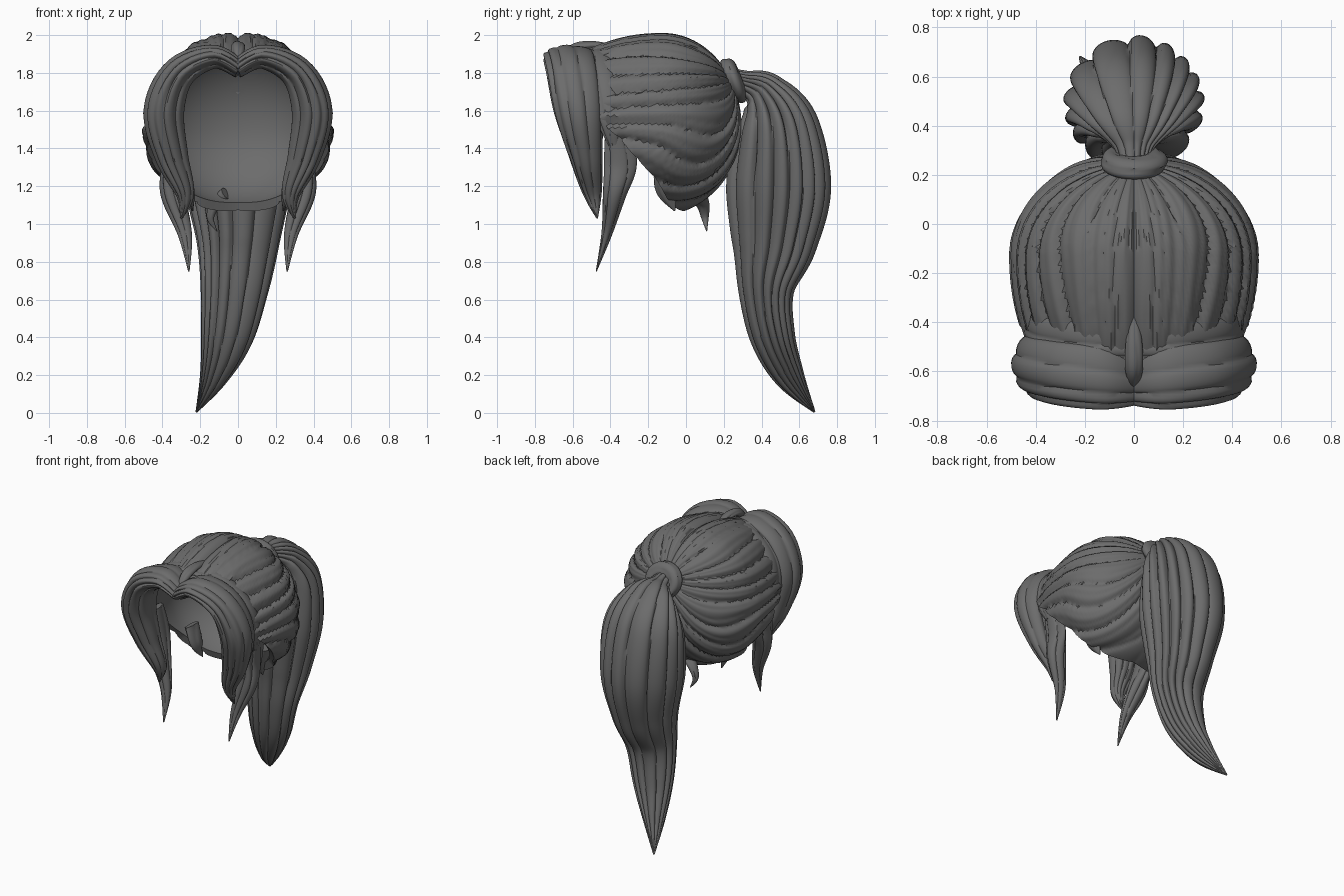
import bpy, bmesh
from math import sin, cos, pi, radians
from mathutils import Vector

cube = bpy.data.objects.get("Cube")
if cube:
    bpy.data.objects.remove(cube)

hair = bpy.data.materials.new("dark_grey_hair")
hair.use_nodes = True
hair.diffuse_color = (0.15, 0.15, 0.15, 1)
hair.node_tree.nodes["Principled BSDF"].inputs["Base Color"].default_value = hair.diffuse_color


def finish(name, bm):
    bmesh.ops.recalc_face_normals(bm, faces=bm.faces)
    mesh = bpy.data.meshes.new(name)
    bm.to_mesh(mesh)
    bm.free()
    mesh.materials.append(hair)
    ob = bpy.data.objects.new(name, mesh)
    bpy.context.collection.objects.link(ob)
    bpy.ops.object.select_all(action='DESELECT')
    ob.select_set(True)
    bpy.context.view_layer.objects.active = ob
    bpy.ops.object.shade_smooth_by_angle(angle=radians(40))
    return ob


def skin(bm, rings):
    """Bridge a list of closed vertex rings."""
    for a, b in zip(rings, rings[1:]):
        n = len(a)
        for i in range(n):
            bm.faces.new((a[i], a[(i + 1) % n], b[(i + 1) % n], b[i]))


def spline(keys, t):
    """Smooth interpolation through rows of numbers, t from 0 to 1."""
    f = t * (len(keys) - 1)
    i = min(int(f), len(keys) - 2)
    u = f - i
    p1, p2 = keys[i], keys[i + 1]
    p0, p3 = keys[max(i - 1, 0)], keys[min(i + 2, len(keys) - 1)]
    return [b + u / 2 * (c - a + u * (2 * a - 5 * b + 4 * c - d + u * (3 * (b - c) + d - a)))
            for a, b, c, d in zip(p0, p1, p2, p3)]


def strand(p):
    """Rounded lock profile with a sharp groove, one lock per unit."""
    return sin(pi * (p % 1) ** 0.7) ** 0.6 if p % 1 > 0.001 else 0


def lock(name, keys, axis, locks=7, depth=0.2, side=1, sides=72, steps=40, twist=0.3):
    """Loft along rows of x, y, z, half width along axis, half thickness."""
    bm = bmesh.new()
    rings = []
    for s in range(steps + 1):
        t = s / steps
        row = spline(keys, t)
        here = Vector(row[:3])
        ahead = Vector(spline(keys, min(t + 0.01, 1))[:3])
        behind = Vector(spline(keys, max(t - 0.01, 0))[:3])
        tan = (ahead - behind).normalized()
        a = (Vector(axis) - tan * tan.dot(Vector(axis))).normalized()
        n = tan.cross(a)
        ring = []
        for i in range(sides):
            ang = 2 * pi * i / sides
            turn = i / sides + 0.03 * sin(2 * ang + 1)
            r = 1 - depth * (1 - strand(locks * turn + twist * sin(3 * t)))
            p = here + r * (a * cos(ang) * max(row[3], 0.002) + n * sin(ang) * max(row[4], 0.002))
            p.x *= side
            ring.append(bm.verts.new(p))
        rings.append(ring)
    skin(bm, rings)
    bm.faces.new(rings[0])
    bm.faces.new(rings[-1])
    return finish(name, bm)


# Swept-back cap: strands radiate from the knot to the hairline
POLE = Vector((0, cos(0.5), sin(0.5)))
UP = Vector((0, -sin(0.5), cos(0.5)))
HAIRLINE = [[98], [103], [111], [109], [109], [108], [101]]


def cap_point(phi, th, scale):
    d = POLE * cos(phi) + (UP * cos(th) + Vector((1, 0, 0)) * sin(th)) * sin(phi)
    return Vector((0.5 * d.x * scale,
                   -0.13 + d.y * scale * (0.42 if d.y > 0 else 0.7),
                   1.5 + d.z * scale * (0.51 if d.z > 0 else 0.45)))


def cap_ring(bm, k, inner):
    ring = []
    count = 240
    for i in range(count):
        th = 2 * pi * i / count
        a = min(th, 2 * pi - th)
        edge = radians(spline(HAIRLINE, a / pi)[0])
        phi = 0.06 + (edge - 0.06) * k
        scale = 0.9
        if not inner:
            # Locks sag between hairline and knot, with fine strands on top
            flow = a + 0.9 * k ** 2 * sin(a) + 0.08 * sin(5 * a)
            fade = min(1, sin(phi) * 1.4)
            calm = 0.35 if a < 0.5 else 1
            scale = 1.02 - fade * (0.065 * calm * (1 - strand(flow * 3.2))
                                   + 0.018 * (1 - strand(flow * 8 + 0.3)))
            scale -= 0.05 * max(0, 1 - a / 0.12) * fade
        ring.append(bm.verts.new(cap_point(phi, th, scale)))
    return ring


bm = bmesh.new()
STEPS = 44
outer = [cap_ring(bm, k / STEPS, False) for k in range(STEPS + 1)]
inner = [cap_ring(bm, k / STEPS, True) for k in range(STEPS, -1, -1)]
skin(bm, outer + inner)
bm.faces.new(outer[0])
bm.faces.new(inner[-1])
finish("swept_back_cap", bm)

# Mirrored locks framing the face
FRINGE = [(-0.01, -0.63, 1.82, 0.11, 0.05), (0.13, -0.62, 1.885, 0.14, 0.065),
          (0.31, -0.6, 1.8, 0.14, 0.09), (0.39, -0.57, 1.6, 0.13, 0.11),
          (0.35, -0.53, 1.36, 0.09, 0.09), (0.28, -0.495, 1.16, 0.05, 0.05),
          (0.3, -0.47, 1.03, 0.004, 0.006)]
UNDER = [(0, -0.46, 1.89, 0.1, 0.04), (0.18, -0.47, 1.87, 0.1, 0.05),
         (0.35, -0.45, 1.74, 0.09, 0.05), (0.42, -0.41, 1.56, 0.07, 0.03),
         (0.4, -0.38, 1.42, 0.03, 0.02)]
TENDRIL = [(0.4, -0.36, 1.5, 0.07, 0.03), (0.37, -0.35, 1.32, 0.09, 0.04),
           (0.345, -0.38, 1.16, 0.065, 0.065), (0.28, -0.42, 0.95, 0.03, 0.04),
           (0.26, -0.475, 0.75, 0.003, 0.004)]
HEM = [(0.3, -0.1, 1.3, 0.07, 0.03), (0.26, -0.1, 1.18, 0.06, 0.03),
       (0.24, -0.06, 1.07, 0.004, 0.004)]
for label, side in (("left", 1), ("right", -1)):
    lock(label + "_fringe", FRINGE, (0, 1, 0), 9, 0.17, side)
    lock(label + "_under_fringe", UNDER, (0, 1, 0), 7, 0.2, side)
    lock(label + "_face_tendril", TENDRIL, (0, 1, 0), 5, 0.25, side)
    lock(label + "_nape_point", HEM, (0, 1, 0), 4, 0.2, side, 32, 16)

# Small tuft over the parting
lock("parting_tuft", [(0, -0.38, 1.93, 0.02, 0.02), (0, -0.5, 1.945, 0.035, 0.025),
                      (0, -0.6, 1.92, 0.035, 0.03), (0, -0.68, 1.84, 0.01, 0.01)],
     (1, 0, 0), 4, 0.2, 1, 32, 20)

# Hooked wisp at the nape
lock("nape_wisp", [(-0.06, 0.06, 1.16, 0.05, 0.04), (-0.12, 0.09, 1.1, 0.035, 0.03),
                   (-0.145, 0.1, 1.03, 0.02, 0.02), (-0.11, 0.11, 0.96, 0.002, 0.002)],
     (0, 1, 0), 3, 0.2, 1, 32, 16)

# Ponytail with deep locks, its tip swinging to one side
TAIL = [(0, 0.22, 1.76, 0.06, 0.07), (0, 0.31, 1.745, 0.085, 0.07),
        (0, 0.41, 1.69, 0.2, 0.13), (0, 0.48, 1.52, 0.28, 0.225),
        (0, 0.49, 1.2, 0.28, 0.28), (0, 0.465, 0.9, 0.22, 0.23),
        (-0.02, 0.425, 0.65, 0.18, 0.15), (-0.06, 0.46, 0.4, 0.14, 0.12),
        (-0.13, 0.55, 0.19, 0.075, 0.08), (-0.22, 0.68, 0.005, 0.005, 0.006)]
lock("ponytail", TAIL, (1, 0, 0), 15, 0.17, 1, 180, 80)

# Wrapped knot at the root of the ponytail
bm = bmesh.new()
rings = []
for i in range(48):
    a = 2 * pi * i / 48
    ring = []
    for j in range(24):
        b = 2 * pi * j / 24
        tube = 0.045 * (0.8 + 0.2 * strand(j / 6 + i / 48))
        r = 0.075 + tube * cos(b)
        z = r * cos(a)
        ring.append(bm.verts.new((1.15 * r * sin(a), 0.255 + tube * sin(b) - 0.35 * z, 1.76 + z)))
    rings.append(ring)
skin(bm, rings + rings[:1])
finish("ponytail_knot", bm)
